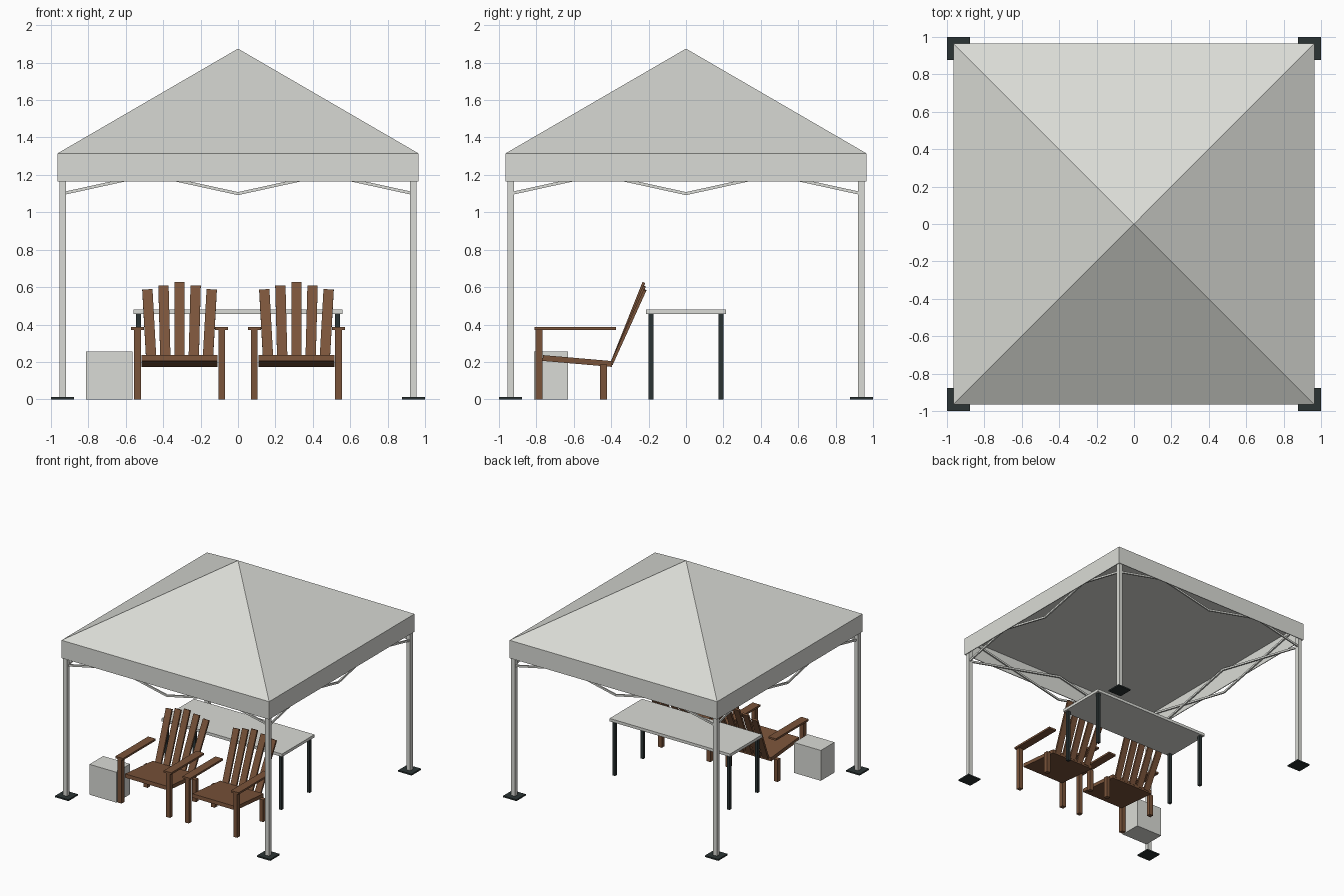
import bpy, math
from mathutils import Vector, Matrix

if "Cube" in bpy.data.objects:
    bpy.data.objects.remove(bpy.data.objects["Cube"])

def material(name, col):
    m = bpy.data.materials.new(name)
    m.diffuse_color = (*col, 1)
    m.use_nodes = True
    m.node_tree.nodes["Principled BSDF"].inputs["Base Color"].default_value = m.diffuse_color
    return m

LIGHT = material("light grey", (0.70, 0.71, 0.67))
WOOD = material("brown wood", (0.195, 0.088, 0.042))
DARK = material("dark metal", (0.024, 0.034, 0.034))

def box(name, x, y, z, mat):
    """Box from (min, max) pairs."""
    bpy.ops.mesh.primitive_cube_add(size=1)
    o = bpy.context.object
    o.name = name
    o.data.transform(Matrix.Diagonal((x[1] - x[0], y[1] - y[0], z[1] - z[0], 1)))
    o.location = (sum(x) / 2, sum(y) / 2, sum(z) / 2)
    o.data.materials.append(mat)
    return o

def block(name, cx, cy, sx, sy, z0, z1, mat):
    return box(name, (cx - sx / 2, cx + sx / 2), (cy - sy / 2, cy + sy / 2), (z0, z1), mat)

def beam(name, p0, p1, side, w, t, mat):
    """Bar from p0 to p1; w is measured along side, t across it."""
    p0, p1 = Vector(p0), Vector(p1)
    d = (p1 - p0).normalized()
    s = Vector(side)
    s = (s - d * s.dot(d)).normalized()
    n = d.cross(s)
    o = block(name, 0, 0, w, t, 0, (p1 - p0).length, mat)
    rot = Matrix((s, n, d)).transposed().to_4x4()
    o.matrix_world = Matrix.Translation((p0 + p1) / 2) @ rot
    return o

# Canopy roof: closed four-sided pyramid
R = 0.965
bpy.ops.mesh.primitive_cone_add(vertices=4, radius1=R * math.sqrt(2), depth=0.56,
                                location=(0, 0, 1.595), rotation=(0, 0, math.pi / 4))
roof = bpy.context.object
roof.name = "canopy_roof"
roof.data.materials.append(LIGHT)

# Valance strips hanging from the roof edge
T = 0.006
for s in (-1, 1):
    c = s * (R - T / 2)
    block("valance_strip", 0, c, 2 * R, T, 1.165, 1.315, LIGHT)
    block("valance_strip", c, 0, T, 2 * R - 2 * T, 1.165, 1.315, LIGHT)

# Posts and foot plates
P = 0.938
for sx in (-1, 1):
    for sy in (-1, 1):
        block("post", sx * P, sy * P, 0.035, 0.035, 0.004, 1.314, LIGHT)
        block("foot_plate", sx * P, sy * P, 0.124, 0.124, 0, 0.012, DARK)

# Scissor trusses: two crossed pairs on each side
def truss(place, side):
    for s in (-1, 1):
        for za, zb, off in ((1.10, 1.305, 0.006), (1.305, 1.10, -0.006)):
            beam("truss_bar", place(s * P, off, za), place(0, off, zb), side, 0.012, 0.016, LIGHT)

for k in (-1, 1):
    truss(lambda a, off, z: (a, k * P + off, z), (0, 1, 0))
    truss(lambda a, off, z: (k * P + off, a, z), (1, 0, 0))

# Table
block("table_top", 0, 0, 1.12, 0.43, 0.456, 0.48, LIGHT)
for sx in (-1, 1):
    for sy in (-1, 1):
        block("table_leg", sx * 0.532, sy * 0.187, 0.025, 0.025, 0, 0.456, DARK)

# Storage box
box("storage_box", (-0.812, -0.563), (-0.812, -0.63), (0, 0.255), LIGHT)

# Two slatted garden chairs
def chair(cx):
    beam("seat", (cx, -0.766, 0.221), (cx, -0.395, 0.189), (1, 0, 0), 0.405, 0.031, WOOD)
    for s in (-1, 1):
        x = cx + s * 0.225
        block("front_leg", x, -0.786, 0.036, 0.036, 0, 0.372, WOOD)
        block("back_leg", x, -0.441, 0.036, 0.036, 0, 0.186, WOOD)
        block("armrest", x, -0.593, 0.07, 0.436, 0.37, 0.386, WOOD)
    for i in range(-2, 3):
        top = 0.625 - 0.02 * abs(i)
        beam("back_slat", (cx + i * 0.075, -0.399, 0.188),
             (cx + i * 0.086, -0.225 + 0.003 * abs(i), top), (1, 0, 0), 0.055, 0.016, WOOD)

for s in (-1, 1):
    chair(s * 0.3125)
